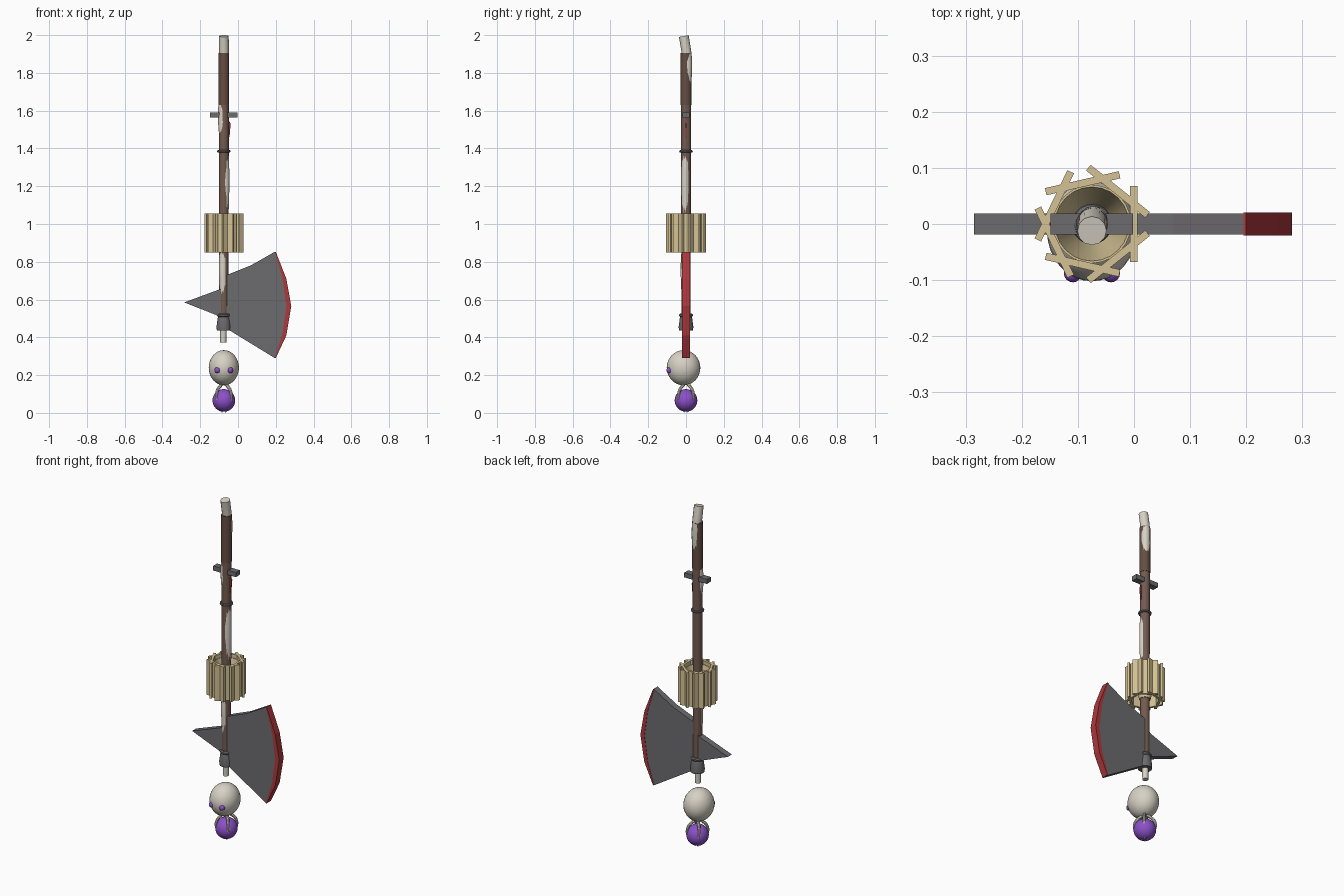
import bpy, bmesh, math
from mathutils import Matrix, Vector

if "Cube" in bpy.data.objects:
    bpy.data.objects.remove(bpy.data.objects["Cube"])

CX = -0.075  # shaft axis


def material(name, rgb):
    m = bpy.data.materials.new(name)
    m.diffuse_color = (*rgb, 1)
    m.use_nodes = True
    m.node_tree.nodes["Principled BSDF"].inputs["Base Color"].default_value = m.diffuse_color
    return m


BONE = material("bone", (0.68, 0.64, 0.56))
WOOD = material("brown_wood", (0.17, 0.105, 0.08))
GRIP = material("dark_leather", (0.13, 0.075, 0.055))
IRON = material("dark_iron", (0.15, 0.145, 0.155))
RED = material("red_edge", (0.42, 0.04, 0.045))
TAN = material("tan_bone", (0.66, 0.54, 0.30))
PURPLE = material("purple_glow", (0.26, 0.08, 0.58))


def finish(name, mat, smooth=True):
    o = bpy.context.object
    o.name = name
    o.data.materials.clear()
    o.data.materials.append(mat)
    if smooth:
        bpy.ops.object.shade_smooth_by_angle(angle=math.radians(40))
    return o


def add_mesh(name, bm, mat, smooth=True):
    bmesh.ops.recalc_face_normals(bm, faces=bm.faces)
    me = bpy.data.meshes.new(name)
    bm.to_mesh(me)
    bm.free()
    o = bpy.data.objects.new(name, me)
    bpy.context.collection.objects.link(o)
    bpy.ops.object.select_all(action='DESELECT')
    bpy.context.view_layer.objects.active = o
    o.select_set(True)
    return finish(name, mat, smooth)


def lathe(name, profile, mat, sides=24):
    """Revolve (radius, z) points around the shaft axis."""
    bm = bmesh.new()
    vs = [bm.verts.new((CX + r, 0, z)) for r, z in profile]
    es = [bm.edges.new(p) for p in zip(vs, vs[1:])]
    bmesh.ops.spin(bm, geom=vs + es, cent=(CX, 0, 0), axis=(0, 0, 1),
                   angle=math.tau, steps=sides, use_duplicate=False)
    bmesh.ops.remove_doubles(bm, verts=bm.verts, dist=1e-5)
    return add_mesh(name, bm, mat)


def plate(name, pts, half, mat):
    """Extrude an (x, z) outline through y."""
    bm = bmesh.new()
    f = bm.faces.new([bm.verts.new((x, -half, z)) for x, z in pts])
    out = bmesh.ops.extrude_face_region(bm, geom=[f])
    bmesh.ops.translate(bm, vec=(0, 2 * half, 0),
                        verts=[v for v in out["geom"] if isinstance(v, bmesh.types.BMVert)])
    return add_mesh(name, bm, mat, False)


def tube(name, pts, mat, res=4, kind='NURBS'):
    """Capped round tube through (x, y, z, radius) points."""
    cu = bpy.data.curves.new(name, 'CURVE')
    cu.dimensions = '3D'
    cu.bevel_depth, cu.bevel_resolution, cu.use_fill_caps = 1.0, res, True
    sp = cu.splines.new(kind)
    sp.points.add(len(pts) - 1)
    for p, (x, y, z, r) in zip(sp.points, pts):
        p.co, p.radius = (x, y, z, 1), r
    if kind == 'NURBS':
        sp.order_u, sp.use_endpoint_u, sp.resolution_u = 3, True, 5
    o = bpy.data.objects.new(name, cu)
    bpy.context.collection.objects.link(o)
    bpy.ops.object.select_all(action='DESELECT')
    bpy.context.view_layer.objects.active = o
    o.select_set(True)
    bpy.ops.object.convert(target='MESH')
    return finish(name, mat)


def ball(name, loc, scale, mat, seg=32):
    bpy.ops.mesh.primitive_uv_sphere_add(segments=seg, ring_count=seg // 2, radius=1, location=loc)
    bpy.context.object.scale = scale
    return finish(name, mat)


def box(name, loc, size, mat, turn=0):
    bm = bmesh.new()
    bmesh.ops.create_cube(bm, size=1, matrix=Matrix.Translation(loc)
                          @ Matrix.Rotation(turn, 4, 'Z') @ Matrix.Diagonal((*size, 1)))
    return add_mesh(name, bm, mat, False)


# Wooden shaft and leather grip
lathe("wooden_shaft", [(0, 0.46), (0.024, 0.46), (0.026, 1.2), (0.027, 1.64), (0, 1.64)], WOOD)
lathe("handle_grip", [(0, 1.63), (0.0285, 1.63), (0.0285, 1.905), (0, 1.905)], GRIP)

# Bone core that wanders in and out of the wood
tube("bone_core", [(CX - .003, 0, .373, .016), (CX - .002, 0, .5, .019), (CX - .002, -.005, .68, .021),
                   (CX - .005, -.008, .77, .022), (CX, 0, .9, .021), (CX + .004, -.001, 1.08, .022),
                   (CX + .008, -.003, 1.24, .023), (CX + .002, 0, 1.42, .022), (CX - .008, -.004, 1.53, .023),
                   (CX - .008, -.003, 1.61, .023), (CX, .002, 1.7, .023), (CX + .004, .009, 1.83, .025),
                   (CX, .004, 1.91, .026), (CX, -.012, 1.995, .026)], BONE)

# Cross guard, ring and red inlay
box("cross_guard", (CX, 0, 1.577), (0.147, 0.037, 0.027), IRON)
bpy.ops.mesh.primitive_torus_add(location=(CX, 0, 1.385), major_radius=0.029, minor_radius=0.007,
                                 major_segments=28, minor_segments=8)
finish("shaft_ring", IRON)
plate("red_inlay", [(CX + .02, 1.43), (CX + .031, 1.47), (CX + .036, 1.53), (CX + .02, 1.56)], 0.003, RED)

# Cage of seven crossing planks with an inner funnel
for i in range(7):
    a = i * math.tau / 7
    box(f"cage_plank_{i + 1}", (CX + .0745 * math.cos(a), .0745 * math.sin(a), 0.953),
        (0.013, 0.135, 0.206), TAN, a)
lathe("cage_funnel", [(0.07, 1.035), (0.055, 0.97), (0.03, 0.86), (0.026, 0.86), (0.05, 0.97), (0.066, 1.035),
                      (0.07, 1.035)], TAN)

# Axe head: iron plate with back spike, red cutting edge
inner = [(.195, .853), (.236, .71), (.256, .565), (.236, .42), (.195, .29)]
outer = [(.2, .29), (.256, .41), (.282, .565), (.256, .71), (.2, .853)]
plate("axe_blade", [(-.285, .585), (-.095, .655), (-.06, .73), (.07, .782)] + inner
      + [(-.05, .44), (-.095, .51)], 0.0185, IRON)
plate("axe_edge", inner + outer, 0.0205, RED)

# Iron collar under the blade
lathe("collar", [(0, .437), (.037, .437), (.039, .455), (.033, .5), (.031, .508), (.036, .513),
                 (.036, .521), (.03, .526), (0, .526)], IRON)

# Skull with glowing eyes
ball("skull", (CX, -.013, .239), (.08, .089, .093), BONE)
for s in (-1, 1):
    ball("eye_left" if s < 0 else "eye_right", (CX + s * .034, -.088, .226), (.016,) * 3, PURPLE, 16)

# Orb held by four claws
ball("orb", (CX, 0, .066), (.06,) * 3, PURPLE)
claw = [(.012, .155, .009), (.026, .143, .009), (.05, .122, .008), (.06, .085, .007),
        (.045, .04, .005), (.012, .002, .002)]
for i in range(4):
    a = math.radians(45 + 90 * i)
    tube(f"claw_{i + 1}", [(CX + r * math.cos(a), r * math.sin(a), z, w) for r, z, w in claw], BONE, 2)
